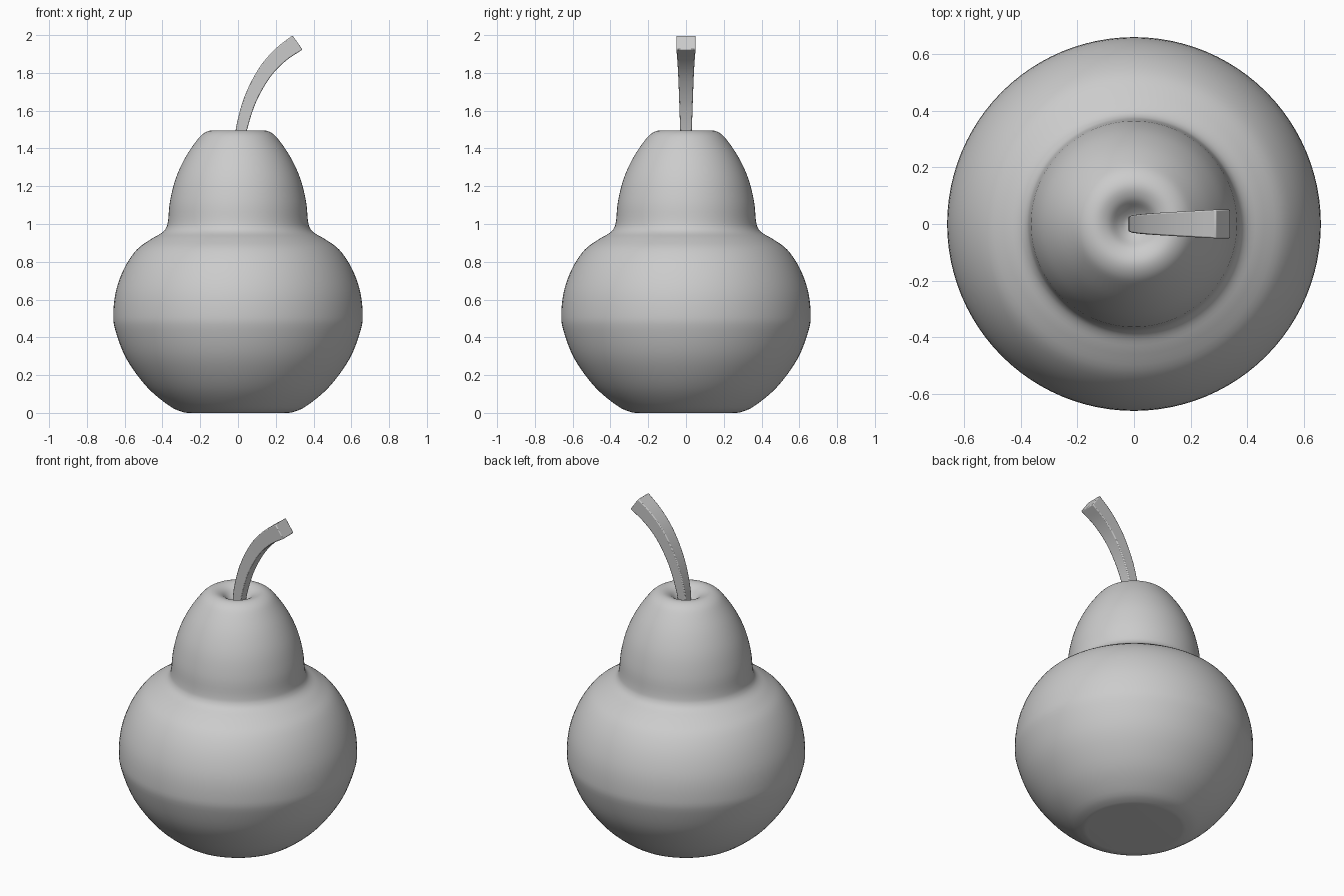
import bpy, bmesh, math
from mathutils import Vector

if "Cube" in bpy.data.objects:
    bpy.data.objects.remove(bpy.data.objects["Cube"])


def spline(points, steps):
    """Catmull-Rom curve through the points."""
    pts = [Vector(p) for p in points]
    pts = [2 * pts[0] - pts[1]] + pts + [2 * pts[-1] - pts[-2]]
    out = []
    for a, b, c, d in zip(pts, pts[1:], pts[2:], pts[3:]):
        for i in range(steps):
            t = i / steps
            out.append(0.5 * (2 * b + (c - a) * t + (2 * a - 5 * b + 4 * c - d) * t * t
                              + (3 * b - a - 3 * c + d) * t ** 3))
    return out + [pts[-2]]


def loft(name, rings, angle):
    """Skin closed rings of points, cap both ends and smooth."""
    bm = bmesh.new()
    loops = [[bm.verts.new(p) for p in ring] for ring in rings]
    n = len(loops[0])
    for lo, hi in zip(loops, loops[1:]):
        for i in range(n):
            j = (i + 1) % n
            bm.faces.new((lo[i], lo[j], hi[j], hi[i]))
    bm.faces.new(loops[0][::-1])
    bm.faces.new(loops[-1])
    bmesh.ops.recalc_face_normals(bm, faces=bm.faces)
    mesh = bpy.data.meshes.new(name)
    bm.to_mesh(mesh)
    bm.free()
    obj = bpy.data.objects.new(name, mesh)
    bpy.context.collection.objects.link(obj)
    bpy.ops.object.select_all(action='DESELECT')
    obj.select_set(True)
    bpy.context.view_layer.objects.active = obj
    bpy.ops.object.shade_smooth_by_angle(angle=math.radians(angle))
    return obj


# Fruit body: lathed profile (radius, height) with a dimple at the top
profile = [(0.25, 0.0), (0.29, 0.004), (0.36, 0.035), (0.48, 0.135), (0.59, 0.285),
           (0.65, 0.44), (0.66, 0.53), (0.645, 0.65), (0.60, 0.77), (0.535, 0.865),
           (0.46, 0.92), (0.405, 0.952), (0.38, 0.98), (0.37, 1.02), (0.36, 1.12),
           (0.33, 1.24), (0.28, 1.35), (0.22, 1.44), (0.18, 1.481), (0.135, 1.496),
           (0.09, 1.481), (0.055, 1.445), (0.03, 1.425), (0.008, 1.42)]
sides = 96
rings = [[(p.x * math.cos(2 * math.pi * i / sides), p.x * math.sin(2 * math.pi * i / sides), p.y)
          for i in range(sides)] for p in spline(profile, 4)]
loft("pear_body", rings, 50)

# Stem: square section swept along a bend, widening toward the tip
path = spline([(0.005, 1.40), (0.02, 1.51), (0.065, 1.66), (0.14, 1.80),
               (0.225, 1.895), (0.315, 1.961)], 4)
rings = []
for i, p in enumerate(path):
    t = i / (len(path) - 1)
    tangent = (path[min(i + 1, len(path) - 1)] - path[max(i - 1, 0)]).normalized()
    side = Vector((tangent.y, -tangent.x))
    w, h = 0.026 + 0.02 * t, 0.026 + 0.025 * t
    rings.append([(p.x + side.x * a * w, b * h, p.y + side.y * a * w)
                  for a, b in ((-1, -1), (1, -1), (1, 1), (-1, 1))])
stem = loft("stem", rings, 40)
bevel = stem.modifiers.new("soft_edges", 'BEVEL')
bevel.width = 0.005
bevel.segments = 2
bevel.limit_method = 'ANGLE'
bevel.angle_limit = math.radians(40)
